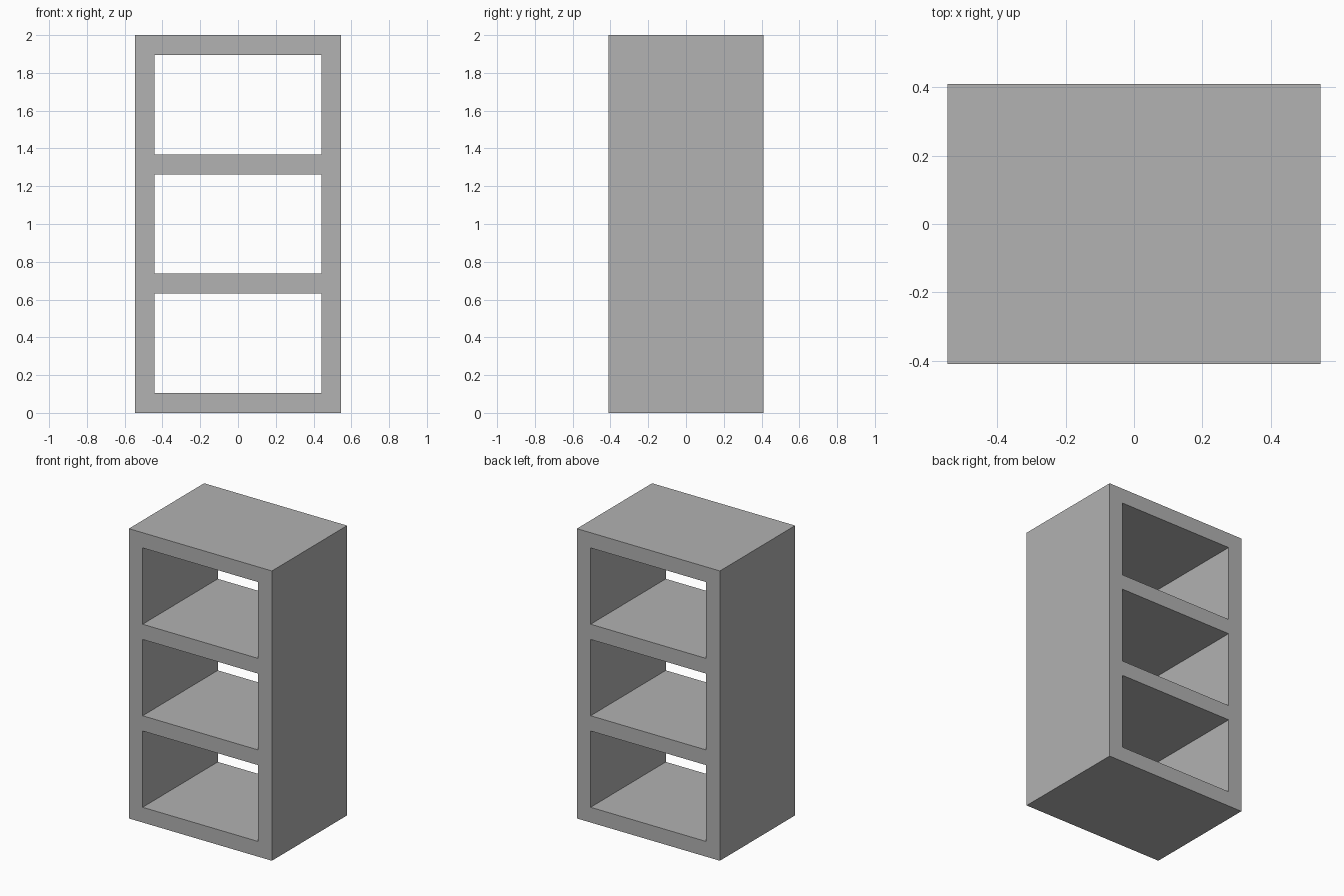
import bpy
import bmesh

cube = bpy.data.objects.get("Cube")
if cube:
    bpy.data.objects.remove(cube, do_unlink=True)

HALF_W, HALF_D, HEIGHT = 0.546, 0.41, 2.0
BOARD = 0.105                      # thickness of sides and shelves
BAYS = 3
OPENING = (HEIGHT - BOARD * (BAYS + 1)) / BAYS

# Plain grey finish
grey = bpy.data.materials.new("plain_grey")
grey.use_nodes = True
colour = (0.445, 0.445, 0.445, 1.0)
grey.diffuse_color = colour
grey.node_tree.nodes["Principled BSDF"].inputs["Base Color"].default_value = colour

# Grid lines of the front profile: side boards across, shelves upward
xs = [-HALF_W, -HALF_W + BOARD, HALF_W - BOARD, HALF_W]
zs = []
for i in range(BAYS + 1):
    base = i * (BOARD + OPENING)
    zs += [base, base + BOARD]

# Front profile with open bays left out
bm = bmesh.new()
grid = [[bm.verts.new((x, -HALF_D, z)) for x in xs] for z in zs]
for row in range(len(zs) - 1):
    for col in range(len(xs) - 1):
        if row % 2 == 1 and col == 1:
            continue
        bm.faces.new((grid[row][col], grid[row][col + 1],
                      grid[row + 1][col + 1], grid[row + 1][col]))

# Pull the profile back to full depth as one solid carcass
result = bmesh.ops.extrude_face_region(bm, geom=bm.faces[:])
moved = [g for g in result["geom"] if isinstance(g, bmesh.types.BMVert)]
bmesh.ops.translate(bm, verts=moved, vec=(0, 2 * HALF_D, 0))
bmesh.ops.recalc_face_normals(bm, faces=bm.faces[:])

mesh = bpy.data.meshes.new("shelf_unit")
bm.to_mesh(mesh)
bm.free()
mesh.materials.append(grey)
shelf = bpy.data.objects.new("shelf_unit", mesh)
bpy.context.collection.objects.link(shelf)
